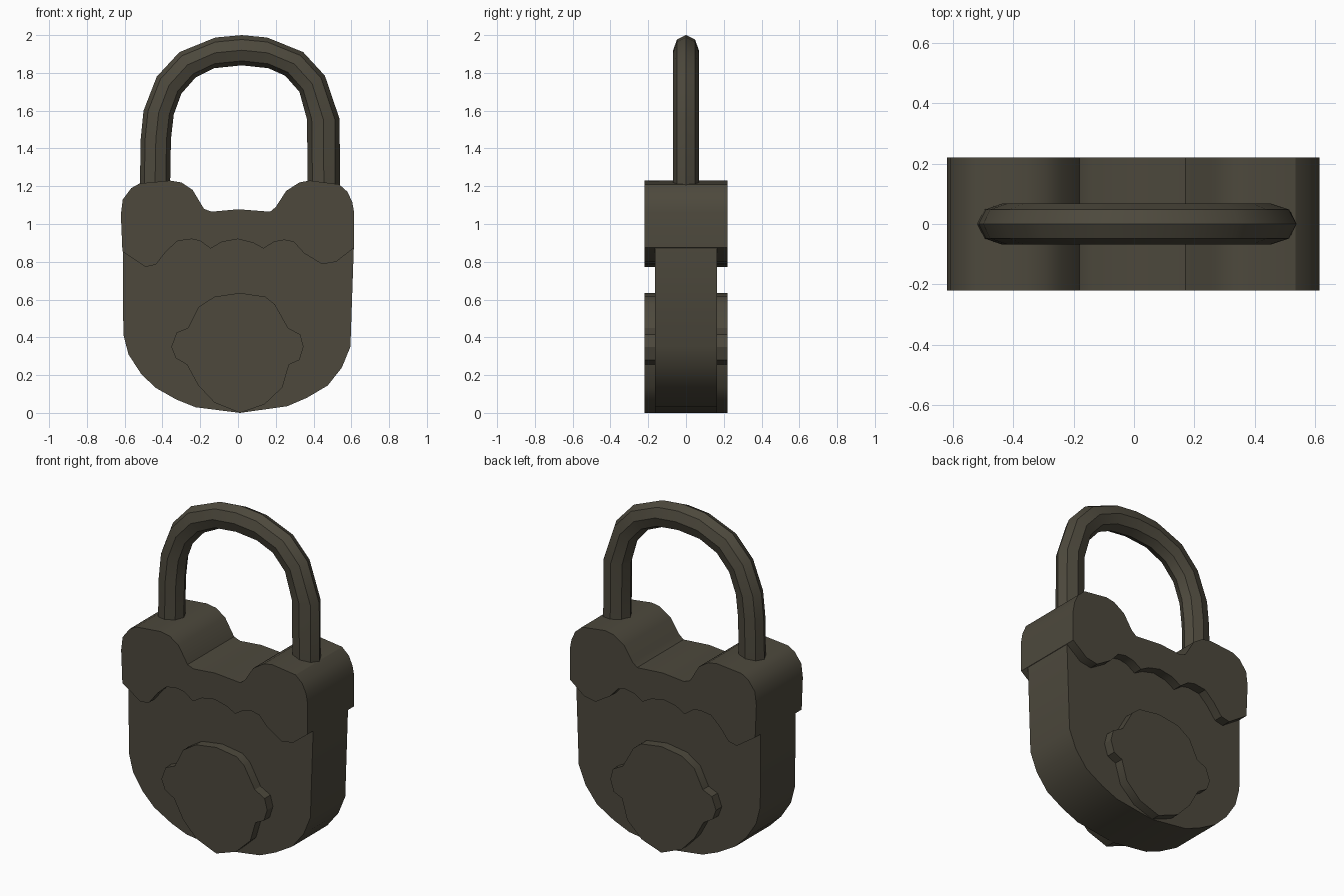
import bpy, bmesh, math
from mathutils import Vector

if "Cube" in bpy.data.objects:
    bpy.data.objects.remove(bpy.data.objects["Cube"])

iron = bpy.data.materials.new("dark bronze")
iron.diffuse_color = (0.074, 0.066, 0.046, 1)
iron.use_nodes = True
iron.node_tree.nodes["Principled BSDF"].inputs["Base Color"].default_value = iron.diffuse_color


def finish(name, bm):
    bmesh.ops.recalc_face_normals(bm, faces=bm.faces)
    me = bpy.data.meshes.new(name)
    bm.to_mesh(me)
    bm.free()
    ob = bpy.data.objects.new(name, me)
    bpy.context.collection.objects.link(ob)
    me.materials.append(iron)
    bpy.ops.object.select_all(action='DESELECT')
    ob.select_set(True)
    bpy.context.view_layer.objects.active = ob
    bpy.ops.object.shade_smooth_by_angle(angle=math.radians(32))
    return ob


def slab(name, outline, y0, y1):
    """Extrude a front-view outline (x, z) from y0 to y1."""
    bm = bmesh.new()
    face = bm.faces.new([bm.verts.new((x, y0, z)) for x, z in outline])
    geo = bmesh.ops.extrude_face_region(bm, geom=[face])["geom"]
    moved = [g for g in geo if isinstance(g, bmesh.types.BMVert)]
    bmesh.ops.translate(bm, verts=moved, vec=(0, y1 - y0, 0))
    return finish(name, bm)


# Lock body with rounded base; its top is hidden inside the cap
slab("lock_body", [
    (.61, .95), (.613, .87), (.595, .35), (.55, .24), (.475, .145), (.365, .08),
    (.26, .035), (.01, 0), (-.225, .03), (-.325, .07), (-.44, .135),
    (-.515, .21), (-.58, .31), (-.607, .415), (-.61, .84), (-.61, .95)],
    -.165, .165)

# Thicker cap with two shoulders and a scalloped lower edge
shoulders = [
    (-.62, 1.05), (-.61, 1.13), (-.565, 1.19), (-.52, 1.215), (-.36, 1.23),
    (-.30, 1.22), (-.24, 1.18), (-.18, 1.08), (-.14, 1.065), (0, 1.078),
    (.17, 1.065), (.20, 1.09), (.255, 1.175), (.325, 1.22), (.38, 1.23),
    (.535, 1.21), (.58, 1.17), (.605, 1.115), (.615, 1.06)]
scallops = [
    (.615, .875), (.52, .80), (.445, .787), (.35, .845), (.295, .905),
    (.245, .915), (.19, .905), (.135, .87), (.08, .90), (0, .92),
    (-.085, .905), (-.145, .87), (-.20, .91), (-.245, .92), (-.32, .91),
    (-.38, .855), (-.435, .785), (-.49, .773), (-.612, .855)]
slab("scalloped_cap", shoulders + scallops, -.22, .22)

# Raised keyhole badge on front and back
badge = [
    (.01, .635), (-.125, .615), (-.21, .56), (-.265, .45), (-.325, .425),
    (-.353, .35), (-.33, .29), (-.27, .255), (-.21, .145), (-.125, .055),
    (.01, 0), (.14, .045), (.235, .135), (.27, .255), (.325, .28),
    (.347, .35), (.33, .415), (.265, .45), (.195, .575), (.145, .615)]
slab("front_badge", badge, -.22, -.16)
slab("back_badge", badge, .16, .22)

# Shackle: eight-sided rings spanning outer and inner edge points
outer = [(-.52, 1.17), (-.515, 1.45), (-.50, 1.60), (-.43, 1.78), (-.31, 1.91),
         (-.12, 1.987), (.02, 2.0), (.155, 1.987), (.345, 1.91), (.46, 1.785),
         (.538, 1.555), (.54, 1.17)]
inner = [(-.36, 1.17), (-.355, 1.45), (-.34, 1.58), (-.30, 1.69), (-.225, 1.775),
         (-.125, 1.825), (.02, 1.84), (.16, 1.825), (.25, 1.785), (.325, 1.70),
         (.365, 1.555), (.37, 1.17)]
bm = bmesh.new()
rings = []
for o, i in zip(outer, inner):
    o, i = Vector((o[0], 0, o[1])), Vector((i[0], 0, i[1]))
    mid, arm = (o + i) / 2, (o - i) / 2
    rings.append([bm.verts.new(mid + arm * math.cos(a) + Vector((0, .068 * math.sin(a), 0)))
                  for a in (k * math.tau / 8 for k in range(8))])
for a, b in zip(rings, rings[1:]):
    for k in range(8):
        bm.faces.new((a[k], a[(k + 1) % 8], b[(k + 1) % 8], b[k]))
bm.faces.new(rings[0])
bm.faces.new(rings[-1])
shackle = finish("shackle", bm)
bpy.ops.object.shade_smooth_by_angle(angle=math.radians(50))
